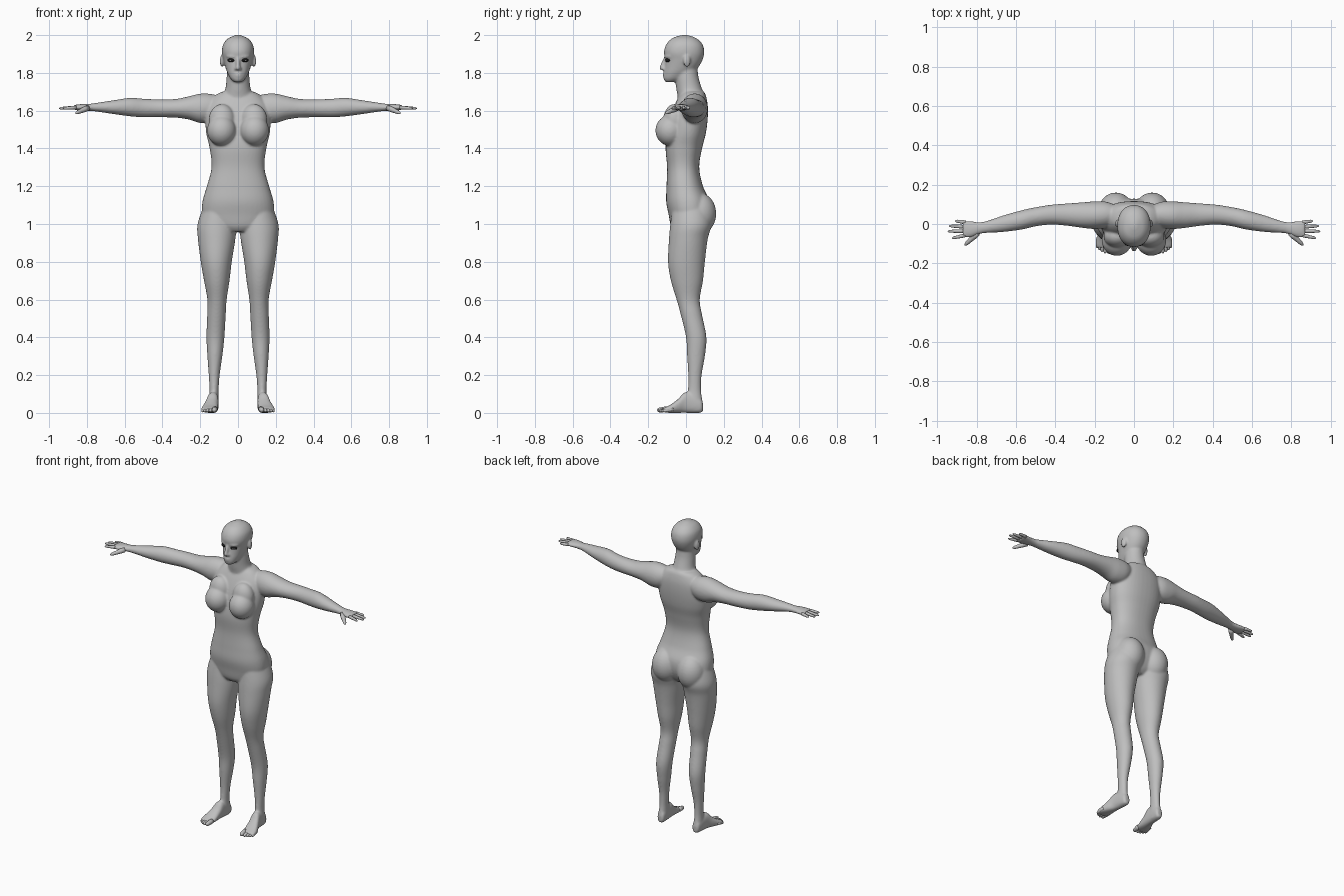
import bpy, bmesh, math
from mathutils import Vector, Matrix, Euler

if "Cube" in bpy.data.objects:
    bpy.data.objects.remove(bpy.data.objects["Cube"], do_unlink=True)

SIDES = {"left": 1, "right": -1}


def material(name, rgb):
    m = bpy.data.materials.new(name)
    m.use_nodes = True
    m.diffuse_color = (*rgb, 1)
    bsdf = next(n for n in m.node_tree.nodes if n.type == 'BSDF_PRINCIPLED')
    bsdf.inputs["Base Color"].default_value = (*rgb, 1)
    return m


skin = material("matte grey", (0.52, 0.52, 0.52))
black = material("lash black", (0.01, 0.01, 0.01))
white = material("eye white", (0.75, 0.75, 0.75))


def finish(bm, name, mat):
    """Turn a bmesh into a smooth shaded object."""
    bmesh.ops.recalc_face_normals(bm, faces=bm.faces)
    mesh = bpy.data.meshes.new(name)
    bm.to_mesh(mesh)
    bm.free()
    mesh.materials.append(mat)
    mesh.shade_smooth()
    obj = bpy.data.objects.new(name, mesh)
    bpy.context.collection.objects.link(obj)
    return obj


def skin_rings(bm, rings):
    """Bridge rings of points into a closed tube."""
    rings = [[bm.verts.new(p) for p in ring] for ring in rings]
    n = len(rings[0])
    for a, b in zip(rings, rings[1:]):
        for i in range(n):
            j = (i + 1) % n
            bm.faces.new((a[i], a[j], b[j], b[i]))
    bm.faces.new(rings[0][::-1])
    bm.faces.new(rings[-1])


def smooth_rows(rows, steps=6):
    """Catmull-Rom interpolation between section rows."""
    rows = [Vector(r) for r in rows]
    out = []
    for i in range(len(rows) - 1):
        p, q = rows[i], rows[i + 1]
        before, after = rows[max(i - 1, 0)], rows[min(i + 2, len(rows) - 1)]
        m0, m1 = (q - before) / 2, (after - p) / 2
        for k in range(steps):
            t = k / steps
            out.append(p + m0 * t + (3 * (q - p) - 2 * m0 - m1) * t ** 2
                       + (2 * (p - q) + m0 + m1) * t ** 3)
    return out + [rows[-1]]


def loft(bm, axis, rows, s=1, power=2.0, n=40):
    """Rows hold position on the axis, then low and high bounds of the other two."""
    rings = []
    for t, a0, a1, b0, b1 in smooth_rows(rows):
        ring = []
        for i in range(n):
            ang = math.tau * i / n
            c, d = math.cos(ang), math.sin(ang)
            a = (a0 + a1) / 2 + (a1 - a0) / 2 * math.copysign(abs(c) ** (2 / power), c)
            b = (b0 + b1) / 2 + (b1 - b0) / 2 * math.copysign(abs(d) ** (2 / power), d)
            x, y, z = {"x": (t, a, b), "y": (a, t, b), "z": (a, b, t)}[axis]
            ring.append((x * s, y, z))
        rings.append(ring)
    skin_rings(bm, rings)


def upright(bm, rows, power=2.0):
    """Symmetric vertical loft from rows of height, half width, front, back."""
    loft(bm, "z", [(z, -w, w, f, b) for z, w, f, b in rows], power=power)


def ball(bm, s, loc, radii, turn=0.0):
    loc = Vector((loc[0] * s, loc[1], loc[2]))
    bmesh.ops.create_uvsphere(bm, u_segments=32, v_segments=16, radius=1,
                              matrix=Matrix.LocRotScale(loc, Euler((0, 0, turn * s)), Vector(radii)))


def digit(bm, s, start, end, r0, r1, n=16):
    """Tapered rod with a rounded tip."""
    p, q = (Vector((v[0] * s, v[1], v[2])) for v in (start, end))
    turn = (q - p).to_track_quat('Z', 'Y')
    rings = []
    for t, f in ((0, 0.9), (0.3, 1), (0.6, 0.96), (0.82, 0.95), (0.94, 0.7), (1, 0.25)):
        r = (r0 + (r1 - r0) * t) * f
        rings.append([p.lerp(q, t) + turn @ Vector((r * math.cos(math.tau * i / n),
                                                    r * math.sin(math.tau * i / n), 0))
                      for i in range(n)])
    skin_rings(bm, rings)


body = bmesh.new()

# Torso
upright(body, [
    (0.96, .09, -.06, .07), (0.99, .15, -.08, .10), (1.05, .188, -.092, .125),
    (1.12, .188, -.105, .125), (1.2, .165, -.103, .09), (1.3, .14, -.10, .07),
    (1.4, .15, -.108, .085), (1.48, .168, -.10, .105), (1.56, .172, -.085, .115),
    (1.63, .16, -.06, .115), (1.68, .12, -.035, .105), (1.7, .085, -.02, .095)], 2.3)

# Neck
upright(body, [(1.64, .1, -.04, .1), (1.68, .08, -.045, .098), (1.72, .066, -.052, .083),
               (1.78, .06, -.058, .066), (1.84, .055, -.06, .06)])

# Head
upright(body, [
    (1.752, .022, -.11, -.06), (1.77, .04, -.119, -.01), (1.8, .056, -.117, .03),
    (1.83, .067, -.113, .065), (1.87, .078, -.11, .088), (1.91, .085, -.117, .097),
    (1.95, .079, -.105, .088), (1.98, .056, -.078, .06), (1.995, .027, -.042, .027),
    (2.001, .008, -.015, .002)], 2.15)

# Nose and lips
digit(body, 1, (0, -.108, 1.885), (0, -.134, 1.815), .008, .014)
ball(body, 1, (0, -.114, 1.794), (.022, .01, .006))
ball(body, 1, (0, -.114, 1.784), (.018, .01, .006))

for s in SIDES.values():
    # Face details
    ball(body, s, (.01, -.119, 1.822), (.01, .011, .008))
    ball(body, s, (.036, -.096, 1.886), (.03, .014, .008), .5)
    ball(body, s, (.085, .005, 1.862), (.011, .02, .033), .25)
    # Bust and seat
    ball(body, s, (.087, -.084, 1.495), (.077, .078, .082))
    ball(body, s, (.085, -.062, 1.55), (.07, .058, .085))
    ball(body, s, (.092, .07, 1.055), (.088, .09, .11))
    # Leg
    loft(body, "z", [
        (1.1, .03, .18, -.07, .12), (1.0, .008, .214, -.083, .135),
        (0.92, .014, .212, -.09, .115), (0.8, .033, .197, -.095, .10),
        (0.7, .045, .18, -.08, .09), (0.6, .06, .162, -.05, .073),
        (0.52, .065, .163, -.028, .085), (0.4, .072, .167, 0, .108),
        (0.3, .083, .162, .006, .10), (0.2, .097, .155, .012, .083),
        (0.12, .103, .151, .01, .08), (0.06, .102, .155, 0, .087),
        (0.01, .106, .152, .01, .087)], s)
    # Foot
    loft(body, "y", [
        (.09, .112, .142, .01, .05), (.075, .103, .153, 0, .08),
        (.0, .103, .163, 0, .11), (-.04, .105, .178, 0, .075),
        (-.08, .106, .193, 0, .045), (-.11, .112, .195, .002, .03),
        (-.122, .125, .185, .006, .024)], s, 2.4)
    # Arm and palm
    loft(body, "x", [
        (.08, .01, .09, 1.58, 1.67), (.14, -.018, .113, 1.54, 1.688),
        (.2, -.025, .115, 1.535, 1.69), (.26, -.02, .11, 1.553, 1.676),
        (.33, -.01, .105, 1.563, 1.662), (.42, -.003, .098, 1.565, 1.66),
        (.5, -.012, .085, 1.565, 1.663), (.57, -.028, .07, 1.57, 1.668),
        (.66, -.04, .045, 1.582, 1.655), (.74, -.045, .018, 1.594, 1.643),
        (.78, -.05, .01, 1.598, 1.637), (.83, -.068, .014, 1.6, 1.635),
        (.87, -.069, .018, 1.604, 1.63)], s)

figure = finish(body, "body", skin)

# Blend the body parts into one surface
blend = figure.modifiers.new("blend", 'REMESH')
blend.mode = 'VOXEL'
blend.voxel_size = 0.006
blend.use_smooth_shade = True
relax = figure.modifiers.new("relax", 'SMOOTH')
relax.factor = 0.5
relax.iterations = 9

fingers = [((.855, .008), (.91, .016)), ((.86, -.014), (.94, -.01)),
           ((.86, -.036), (.947, -.037)), ((.855, -.057), (.925, -.072))]
toes = [(.121, .127, -.152, .014), (.142, .147, -.149, .01), (.157, .163, -.142, .0095),
        (.17, .176, -.133, .009), (.182, .187, -.122, .009)]

for side, s in SIDES.items():
    # Fingers and thumb
    bm = bmesh.new()
    for base, tip in fingers:
        digit(bm, s, (*base, 1.617), (*tip, 1.612), .0105, .007)
    digit(bm, s, (.795, -.046, 1.614), (.86, -.108, 1.586), .017, .009)
    finish(bm, side + "_fingers", skin)
    # Toes
    bm = bmesh.new()
    for x0, x1, y, r in toes:
        digit(bm, s, (x0, y + .055, .02), (x1, y, r), r * 1.1, r * .9)
    finish(bm, side + "_toes", skin)
    # Eyes
    for name, mat, radii in (("lashes", black, (.021, .012, .01)),
                             ("eyeball", white, (.012, .0128, .0055)),
                             ("pupil", black, (.0045, .0136, .0045))):
        bm = bmesh.new()
        ball(bm, s, (.037, -.097, 1.867), radii, .5)
        finish(bm, side + "_" + name, mat)
